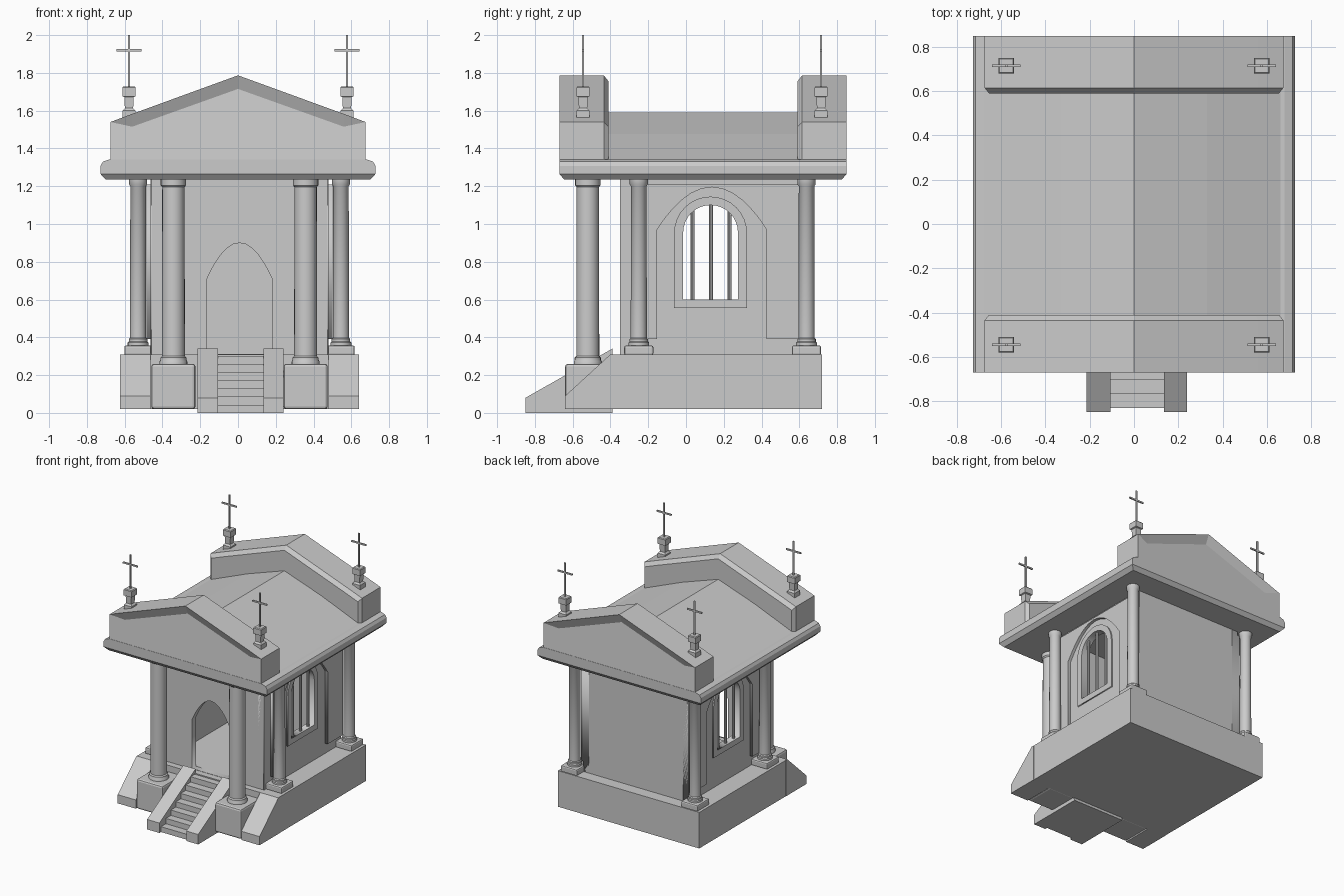
import bpy, bmesh, math
from mathutils import Matrix

if "Cube" in bpy.data.objects:
    bpy.data.objects.remove(bpy.data.objects["Cube"])

CX, CY = 0.008, 0.09   # centre of the body in x, mirror plane of the roof in y


def loft(name, rings, smooth=False):
    """Skin a list of equal-length vertex rings and cap both ends."""
    bm = bmesh.new()
    vs = [[bm.verts.new(p) for p in r] for r in rings]
    n = len(rings[0])
    for a, b in zip(vs, vs[1:]):
        for i in range(n):
            j = (i + 1) % n
            bm.faces.new((a[i], a[j], b[j], b[i]))
    bm.faces.new(vs[0][::-1])
    bm.faces.new(vs[-1])
    bmesh.ops.remove_doubles(bm, verts=bm.verts, dist=1e-5)
    bmesh.ops.recalc_face_normals(bm, faces=bm.faces)
    me = bpy.data.meshes.new(name)
    bm.to_mesh(me)
    bm.free()
    ob = bpy.data.objects.new(name, me)
    bpy.context.collection.objects.link(ob)
    if smooth:
        bpy.ops.object.select_all(action='DESELECT')
        ob.select_set(True)
        bpy.context.view_layer.objects.active = ob
        bpy.ops.object.shade_smooth_by_angle(angle=math.radians(35))
    return ob


def rect(x0, x1, y0, y1, z):
    return [(x0, y0, z), (x1, y0, z), (x1, y1, z), (x0, y1, z)]


def box(name, x0, x1, y0, y1, z0, z1, bevel=0):
    ob = loft(name, [rect(x0, x1, y0, y1, z0), rect(x0, x1, y0, y1, z1)])
    if bevel:
        m = ob.modifiers.new("bevel", 'BEVEL')
        m.width, m.segments = bevel, 2
    return ob


def side_prism(name, x0, x1, prof):
    """Extrude a (y, z) profile along x."""
    return loft(name, [[(x, y, z) for y, z in prof] for x in (x0, x1)])


def lathe(name, x, y, prof, n=24):
    """Turn a (radius, z) profile about a vertical axis."""
    ang = [2 * math.pi * i / n for i in range(n)]
    return loft(name, [[(x + r * math.cos(a), y + r * math.sin(a), z) for a in ang]
                       for r, z in prof], True)


def arch(c, w, z0, spring, top, power=None, n=16):
    """Arched outline: parabolic or elliptical head over straight jambs."""
    pts = [(c - w, z0), (c + w, z0)]
    for i in range(n + 1):
        a = math.pi * i / n
        u = math.cos(a)
        v = 1 - u * u if power else math.sin(a)
        pts.append((c + w * u, spring + (top - spring) * v))
    return pts


def plate(name, loops, axis, pos, thick):
    """Flat plate with holes. axis 'x' draws in (y, z), axis 'y' draws in (x, z)."""
    cu = bpy.data.curves.new(name, 'CURVE')
    cu.dimensions, cu.fill_mode, cu.extrude = '2D', 'BOTH', thick / 2
    for pts in loops:
        sp = cu.splines.new('POLY')
        sp.points.add(len(pts) - 1)
        for p, (u, v) in zip(sp.points, pts):
            p.co = (u, v, 0, 1)
        sp.use_cyclic_u = True
    tmp = bpy.data.objects.new(name, cu)
    bpy.context.collection.objects.link(tmp)
    bpy.context.view_layer.update()
    dg = bpy.context.evaluated_depsgraph_get()
    me = bpy.data.meshes.new_from_object(tmp.evaluated_get(dg))
    bpy.data.objects.remove(tmp)
    if axis == 'x':
        m = Matrix(((0, 0, 1, pos), (1, 0, 0, 0), (0, 1, 0, 0), (0, 0, 0, 1)))
    else:
        m = Matrix(((1, 0, 0, 0), (0, 0, -1, pos), (0, 1, 0, 0), (0, 0, 0, 1)))
    me.transform(m)
    ob = bpy.data.objects.new(name, me)
    bpy.context.collection.objects.link(ob)
    return ob


# Podium
box("podium", CX - .63, CX + .63, -.40, .72, .02, .31)
wing = [(-.64, .02), (-.64, .09), (-.40, .31), (-.38, .309), (-.38, .02)]

# Stairs between sloping cheeks
cheek = [(-.85, 0), (-.85, .08), (-.39, .34), (-.39, 0)]
side_prism("stair_cheek_left", -.215, -.105, cheek)
side_prism("stair_cheek_right", .135, .24, cheek)
steps = [(-.39, 0), (-.83, 0)]
for i in range(7):
    y = -.83 + i * .063
    steps += [(y, .043 * (i + 1)), (min(y + .063, -.39), .043 * (i + 1))]
side_prism("steps", -.105, .135, steps)

# Front and back walls
wall = [(CX - .465, .30), (CX + .465, .30), (CX + .465, 1.24), (CX - .465, 1.24)]
plate("front_wall", [wall, arch(CX, .172, .312, .71, .90, True)], 'y', -.325, .05)
plate("back_wall", [wall], 'y', .60, .05)

WY = .13  # window centre in y
for s, side in ((-1, "left"), (1, "right")):
    x0, x1 = sorted((CX + s * .47, CX + s * .632))
    side_prism(f"podium_wing_{side}", x0, x1, wing)
    # Side wall with window, raised arch surround, frame and bars
    opening = arch(WY, .145, .60, .955, 1.10)
    plate(f"side_wall_{side}", [[(-.35, .30), (.625, .30), (.625, 1.24), (-.35, 1.24)], opening],
          'x', CX + s * .445, .05)
    notch = arch(WY + .007, .29, .39, .97, 1.195, True)
    outline = [(.62, .39), (.62, 1.21), (-.27, 1.21), (-.27, .39), notch[0]]
    outline += notch[:1:-1] + [notch[1]]
    plate(f"arch_surround_{side}", [outline], 'x', CX + s * .478, .03)
    plate(f"window_frame_{side}", [arch(WY, .193, .555, .952, 1.145), opening],
          'x', CX + s * .455, .05)
    for k in range(3):
        lathe(f"window_bar_{side}_{k}", CX + s * .455, .035 + .098 * k,
              [(.011, .59), (.011, 1.10)], 10)
    # Front column on its pedestal
    x = CX + s * .35
    box(f"pedestal_{side}", x - .117, x + .117, -.64, -.39, .02, .26, .015)
    lathe(f"front_column_{side}", x, -.52,
          [(.074, .25), (.074, .272), (.069, .28), (.069, .292), (.061, .30), (.059, 1.195),
           (.067, 1.205), (.067, 1.24)])
    # Corner columns
    for y, end in ((-.25, "front"), (.638, "back")):
        x = CX + s * .537
        box(f"column_plinth_{end}_{side}", x - .073, x + .073, y - .077, y + .077, .305, .357, .01)
        lathe(f"corner_column_{end}_{side}", x, y,
              [(.055, .355), (.055, .372), (.049, .378), (.049, .39), (.043, .397),
               (.041, 1.20), (.048, 1.21), (.048, 1.24)])

# Eaves and main roof
loft("eaves", [rect(-x, x, -.67 + d, .85 - d, z) for x, d, z in (
    (.70, .025, 1.235), (.728, 0, 1.265), (.728, 0, 1.308), (.715, 0, 1.33), (.68, 0, 1.342))])
gable = [(-.69, 1.33), (-.33, 1.477), (0, 1.59), (.33, 1.477), (.69, 1.33)]
loft("main_roof", [[(x, y, z) for x, z in gable] for y in (-.5, .7)])


def mirrored(half):
    """Complete an (x, t, z) half profile ending on the centre line."""
    return half + [(-x, t, z) for x, t, z in half[-2::-1]]


# Pediments with undercut cornice outside and chamfer inside
cap = [mirrored(h) for h in (
    [(.675, 0, 1.33), (.675, 0, 1.54), (.56, .03, 1.515), (0, .03, 1.715)],
    [(.675, 0, 1.33), (.675, 0, 1.54), (.56, 0, 1.583), (0, 0, 1.787)],
    [(.675, .235, 1.33), (.675, .235, 1.54), (.56, .235, 1.583), (0, .235, 1.787)],
    [(.655, .26, 1.33), (.655, .26, 1.515), (.55, .26, 1.555), (0, .26, 1.755)])]
for s, end in ((-1, "front"), (1, "back")):
    loft(f"pediment_{end}", [[(x, CY + s * (.76 - t), z) for x, t, z in r] for r in cap])
    # Cross finials on each shoulder
    y = CY + s * .63 - .005
    for k, side in ((-1, "left"), (1, "right")):
        x = k * .577
        loft(f"finial_{end}_{side}", [rect(x - w, x + w, y - w, y + w, z) for w, z in (
            (.034, 1.55), (.034, 1.60), (.022, 1.613), (.025, 1.672),
            (.035, 1.676), (.035, 1.722), (.03, 1.728))])
        box(f"cross_post_{end}_{side}", x - .006, x + .006, y - .005, y + .005, 1.72, 2.0)
        box(f"cross_arm_{end}_{side}", x - .065, x + .065, y - .005, y + .005, 1.914, 1.926)
